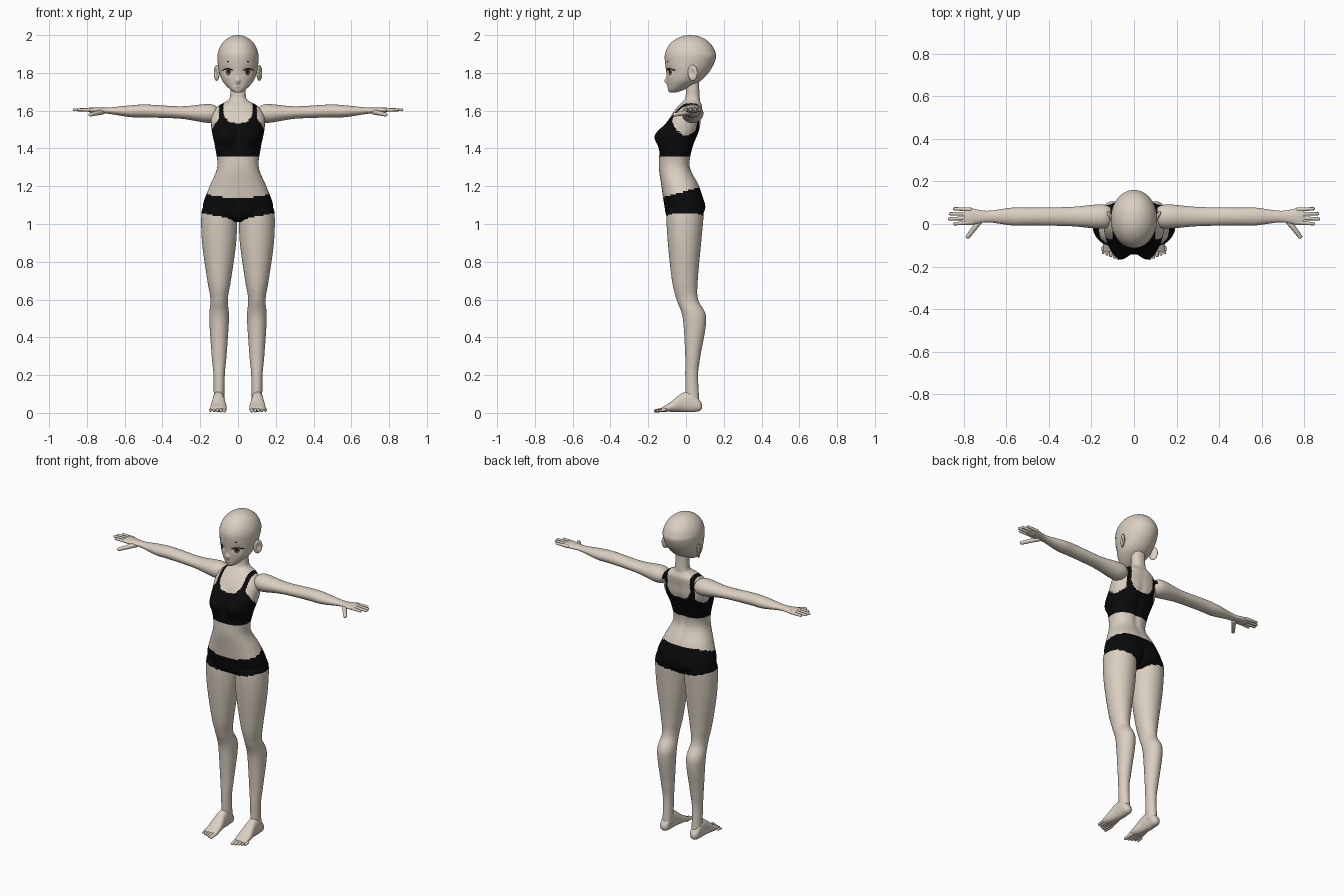
import bpy, bmesh
from math import sin, cos, pi, exp, sqrt, copysign
from mathutils import Vector, Matrix
from mathutils.bvhtree import BVHTree

if "Cube" in bpy.data.objects:
    bpy.data.objects.remove(bpy.data.objects["Cube"])


def material(name, *rgb):
    mat = bpy.data.materials.new(name)
    mat.use_nodes = True
    mat.diffuse_color = (*rgb, 1)
    shader = mat.node_tree.nodes["Principled BSDF"]
    shader.inputs["Base Color"].default_value = (*rgb, 1)
    shader.inputs["Roughness"].default_value = .8
    return mat


skin = material("skin", .7, .62, .53)
cloth = material("black cloth", .003, .003, .003)
eye_white = material("eye white", .75, .7, .65)
iris_brown = material("iris brown", .16, .08, .06)
lash_dark = material("lash dark", .01, .01, .01)
lip_pink = material("lip pink", .35, .18, .15)


def finish(name, bm, mats, is_cloth=None, mirror=True):
    """Turn a bmesh into a smooth object, colouring faces by a rule."""
    bmesh.ops.recalc_face_normals(bm, faces=bm.faces)
    for face in bm.faces:
        face.smooth = True
        if is_cloth:
            face.material_index = int(is_cloth(face.calc_center_median()))
    mesh = bpy.data.meshes.new(name)
    bm.to_mesh(mesh)
    bm.free()
    for mat in mats:
        mesh.materials.append(mat)
    obj = bpy.data.objects.new(name, mesh)
    bpy.context.collection.objects.link(obj)
    if mirror:
        obj.modifiers.new("Mirror", "MIRROR")
    return obj


def spline(keys, steps):
    """Catmull-Rom interpolation through the key sections."""
    points = [Vector(key) for key in keys]
    points = [points[0], *points, points[-1]]
    for a, b, c, d in zip(points, points[1:], points[2:], points[3:]):
        for step in range(steps):
            t = step / steps
            square = 2 * a - 5 * b + 4 * c - d
            cube = 3 * (b - c) + d - a
            yield b + (t * (c - a) + t ** 2 * square + t ** 3 * cube) / 2
    yield points[-1]


def loft(name, axis, keys, middle=0, segments=48, steps=8, power=2,
         shape=None, is_cloth=None, mirror=True):
    """Rounded sections; a key is position, half width, half depth, depth centre."""
    bm = bmesh.new()
    rings = []
    for position, width, depth, centre in spline(keys, steps):
        ring = []
        for i in range(segments):
            u, v = cos(2 * pi * i / segments), sin(2 * pi * i / segments)
            a = middle + width * copysign(abs(u) ** (2 / power), u)
            b = centre + depth * copysign(abs(v) ** (2 / power), v)
            places = {"x": (position, a, b), "y": (a, position, b), "z": (a, b, position)}
            point = Vector(places[axis])
            if shape:
                shape(point)
            ring.append(bm.verts.new(point))
        rings.append(ring)
    for low, high in zip(rings, rings[1:]):
        for i in range(segments):
            bm.faces.new((low[i - 1], low[i], high[i], high[i - 1]))
    bm.faces.new(rings[0])
    bm.faces.new(rings[-1])
    return finish(name, bm, [skin, cloth] if is_cloth else [skin], is_cloth, mirror)


def digit(name, start, end, radius):
    """A finger or toe: a stretched ball, thinner towards the tip."""
    start, end = Vector(start), Vector(end)
    along = end - start
    bm = bmesh.new()
    bmesh.ops.create_uvsphere(bm, u_segments=16, v_segments=12, radius=radius)
    for v in bm.verts:
        if v.co.z > radius / 9:
            v.co *= .75
            v.co.z += along.length - radius * .75
    turn = along.to_track_quat("Z", "Y").to_matrix().to_4x4()
    bmesh.ops.transform(bm, matrix=Matrix.Translation(start) @ turn, verts=bm.verts)
    finish(name, bm, [skin])


def bump(across, up, width, height):
    return exp(-(across / width) ** 2 - (up / height) ** 2)


# Torso and neck, with a sports top and shorts coloured by region
def shape_torso(point):
    side = abs(point.x)
    if point.y < -.03:
        point.y -= .06 * bump(side - .07, point.z - 1.47, .06, .06)
    elif point.y > .02:
        point.y += .014 * bump(side - .09, point.z - 1.09, .05, .06)
        point.y -= .012 * bump(side, point.z - 1.07, .015, .05)
        point.y -= .008 * bump(side, point.z - 1.4, .02, .15)


def above_leg_hem(centre):
    return centre.z > 1.02 + .2 * centre.x


def torso_cloth(centre):
    side = abs(centre.x)
    if centre.z < 1.3:
        return centre.z < 1.175 + .28 * centre.y
    scoop = 1.535 if centre.y < .02 else 1.49
    neckline = side < .077 and centre.z > scoop + .05 * (side / .077) ** 4
    armhole = side > .1 and bump(centre.y, centre.z - 1.575, .075, .105) > exp(-1)
    shoulder = side > .118 and centre.z > 1.58
    return 1.355 < centre.z < 1.648 and not (neckline or armhole or shoulder)


loft("torso", "z", [
    (1.01, .05, .05, 0), (1.04, .16, .09, -.01), (1.1, .185, .105, -.01),
    (1.2, .15, .1, -.03), (1.3, .11, .083, -.06), (1.4, .12, .085, -.05),
    (1.5, .14, .087, -.015), (1.57, .14, .08, 0), (1.62, .11, .065, .02),
    (1.65, .06, .045, .03), (1.67, .043, .038, .035), (1.72, .04, .035, .035),
    (1.79, .04, .035, .035)],
    segments=144, steps=12, power=2.3, shape=shape_torso,
    is_cloth=torso_cloth, mirror=False)

# Legs
loft("legs", "z", [
    (1.1, .08, .085, 0), (1.05, .094, .098, -.005), (.9, .09, .088, -.008),
    (.7, .062, .068, -.006), (.6, .046, .057, .007), (.5, .052, .062, .045),
    (.3, .039, .04, .036), (.2, .03, .034, .03), (.05, .028, .036, .035)],
    middle=.1, steps=14, is_cloth=above_leg_hem)

# Feet and toes
loft("feet", "y", [
    (.085, .012, .012, .035), (.07, .026, .03, .04), (.03, .03, .053, .057),
    (-.02, .033, .05, .055), (-.08, .042, .026, .032), (-.13, .04, .01, .018)],
    middle=.103, power=2.3)
for i in range(5):
    x = .073 + .018 * i
    digit(f"toe_{i + 1}", (x, -.11, .017), (x, .007 * i - .17, .01), .012 - .001 * i)

# Arms and palms
loft("arms", "x", [
    (.1, .035, .025, 1.585), (.15, .057, .05, 1.585), (.3, .045, .033, 1.59),
    (.48, .042, .034, 1.598), (.57, .042, .031, 1.597), (.69, .027, .016, 1.6),
    (.77, .04, .014, 1.603), (.8, .035, .008, 1.605)],
    middle=.035, is_cloth=lambda centre: centre.x < .113 and centre.z > 1.58)

# Fingers fan out from the palm, with the thumb forward
for i, (name, reach) in enumerate(dict(index=.85, middle=.875, ring=.87, little=.85).items()):
    digit(name + "_finger", (.77, .008 + .02 * i, 1.604), (reach, .024 * i, 1.605), .01)
digit("thumb", (.72, .02, 1.593), (.787, -.067, 1.578), .014)


# Head: a face tapering to the chin under a domed skull
def shape_head(point):
    if point.y < 0:
        point.y -= .016 * bump(point.x, point.z - 1.757, .011, .014)
        point.y += .007 * bump(abs(point.x) - .05, point.z - 1.805, .03, .02)


face = [(1.695, .015, .015, -.072), (1.715, .045, .048, -.048),
        (1.76, .084, .09, -.01), (1.82, .103, .12, .013)]
dome = [(1.88 + .12 * sin(a), .109 * cos(a), .136 * cos(a), .023)
        for a in (i * pi / 12.1 for i in range(7))]
head = loft("head", "z", face + dome, segments=128, shape=shape_head, mirror=False)

# Ears: tilted ellipsoids with a hollow outer side
bm = bmesh.new()
bmesh.ops.create_uvsphere(bm, u_segments=32, v_segments=24, radius=1)
for v in bm.verts:
    if v.co.x > 0:
        v.co.x *= 1 - bump(v.co.y, v.co.z, .5, .5)
place = (Matrix.Translation((.113, .035, 1.8)) @ Matrix.Rotation(-.45, 4, "Z")
         @ Matrix.Diagonal((.011, .028, .042, 1)))
bmesh.ops.transform(bm, matrix=place, verts=bm.verts)
finish("ears", bm, [skin])

# Thin plates laid onto the face
face_tree = BVHTree.FromPolygons([v.co for v in head.data.vertices],
                                 [p.vertices for p in head.data.polygons])


def face_plate(name, mat, layer, x, z, width, height, bend=0):
    bm = bmesh.new()
    bmesh.ops.create_grid(bm, x_segments=12, y_segments=8, size=1)
    for v in bm.verts:
        u, w = v.co.x, v.co.y
        across = x + width * u * sqrt(1 - w * w / 2)
        up = z + height * w * sqrt(1 - u * u / 2) + bend * (1 - u * u)
        hit = face_tree.ray_cast(Vector((across, -1, up)), Vector((0, 1, 0)))[0]
        v.co = hit - Vector((0, layer / 1000, 0))
    finish(name, bm, [mat], mirror=x > 0)


face_plate("eye_whites", eye_white, 1, .053, 1.803, .026, .018)
face_plate("irises", iris_brown, 2, .051, 1.804, .014, .018)
face_plate("pupils", lash_dark, 3, .051, 1.806, .006, .009)
face_plate("upper_lashes", lash_dark, 4, .055, 1.814, .032, .004, .009)
face_plate("brow_marks", lash_dark, 2, .053, 1.86, .006, .004)
face_plate("mouth", lip_pink, 1, 0, 1.722, .014, .002, -.002)
